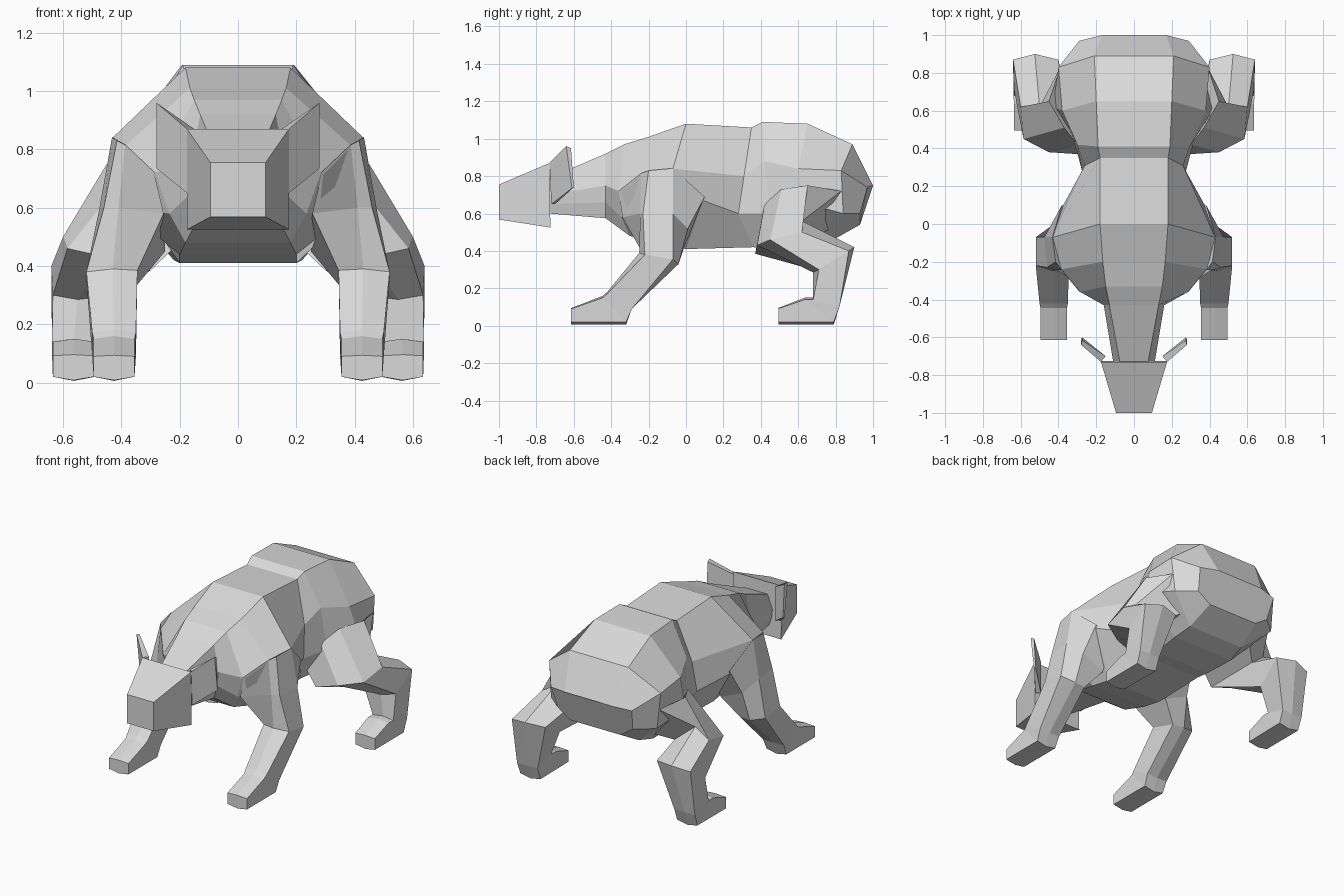
import bpy, bmesh

cube = bpy.data.objects.get("Cube")
if cube:
    bpy.data.objects.remove(cube, do_unlink=True)

grey = bpy.data.materials.new("plain grey")
grey.use_nodes = True
grey.diffuse_color = (0.7, 0.7, 0.7, 1)
grey.node_tree.nodes["Principled BSDF"].inputs["Base Color"].default_value = (0.7, 0.7, 0.7, 1)


def loft(name, rings, mirror=False):
    """Skin a list of equal-sized closed rings, with capped ends."""
    bm = bmesh.new()
    loops = [[bm.verts.new(p) for p in ring] for ring in rings]
    n = len(loops[0])
    for a, b in zip(loops, loops[1:]):
        for i in range(n):
            j = (i + 1) % n
            bm.faces.new((a[i], a[j], b[j], b[i]))
    bm.faces.new(loops[0][::-1])
    bm.faces.new(loops[-1])
    bmesh.ops.recalc_face_normals(bm, faces=bm.faces)
    mesh = bpy.data.meshes.new(name)
    bm.to_mesh(mesh)
    bm.free()
    mesh.materials.append(grey)
    obj = bpy.data.objects.new(name, mesh)
    bpy.context.collection.objects.link(obj)
    if mirror:
        obj.modifiers.new("Mirror", 'MIRROR').use_mirror_merge = False
    return obj


def both_sides(half):
    """Close a half section (top to bottom) with its mirror image."""
    return half + [(-x, y, z) for x, y, z in reversed(half)]


def limb_ring(x_in, x_out, front, back, front_bulge=0.0, back_bulge=0.0):
    """Six-sided section from front and back (y, z) edges; the middle is raised."""
    xm = (x_in + x_out) / 2
    (fy, fz), (by, bz) = front, back
    return [(x_in, fy, fz), (xm, fy, fz + front_bulge), (x_out, fy, fz),
            (x_out, by, bz), (xm, by, bz - back_bulge), (x_in, by, bz)]


# Body: sections run from neck to rump, each listed top, upper side, lower side, belly
body = [
    [(.075, -.73, .79), (.11, -.73, .70), (.105, -.73, .65), (.09, -.73, .60)],
    [(.13, -.43, .92), (.16, -.43, .75), (.15, -.43, .66), (.13, -.43, .575)],
    [(.15, -.33, .97), (.285, -.36, .72), (.235, -.345, .58), (.18, -.30, .48)],
    [(.165, -.20, 1.01), (.385, -.24, .815), (.40, -.18, .60), (.20, -.15, .44)],
    [(.18, 0, 1.08), (.43, -.07, .84), (.38, .09, .67), (.20, 0, .41)],
    [(.18, .35, 1.06), (.26, .31, .80), (.275, .28, .60), (.20, .36, .42)],
    [(.19, .41, 1.09), (.30, .42, .88), (.32, .45, .60), (.20, .45, .41)],
    [(.20, .65, 1.08), (.38, .60, .84), (.43, .62, .66), (.22, .65, .42)],
    [(.21, .89, .97), (.40, .83, .83), (.38, .84, .60), (.20, .77, .45)],
    [(.17, 1.0, .75), (.29, .97, .74), (.27, .93, .60), (.18, .93, .54)],
]
loft("body", [both_sides(h) for h in body])

# Head: tapered block
loft("head", [both_sides([(.095, -1.0, .755), (.095, -1.0, .568)]),
              both_sides([(.175, -.73, .87), (.175, -.725, .525)])])

# Ears: thin plates swept up and back from the head
loft("ears", [
    [(.175, -.73, .87), (.175, -.72, .65), (.15, -.70, .65), (.15, -.70, .87)],
    [(.28, -.64, .96), (.28, -.61, .735), (.275, -.60, .74), (.275, -.615, .95)],
], mirror=True)

# Front legs: paw tip, sole, ankle, elbow, upper arm, shoulder
loft("front_legs", [
    limb_ring(.355, .495, (-.615, .09), (-.615, .02), .004, .012),
    limb_ring(.355, .495, (-.445, .15), (-.32, .02), .01, .014),
    limb_ring(.35, .50, (-.42, .172), (-.29, .09), .01, 0),
    [(.345, -.23, .385), (.43, -.25, .39), (.52, -.22, .38),
     (.52, -.07, .355), (.43, -.04, .33), (.35, -.05, .33)],
    [(.255, -.34, .58), (.41, -.245, .60), (.46, -.23, .60),
     (.475, -.07, .60), (.41, .01, .52), (.25, 0, .45)],
    [(.288, -.36, .72), (.387, -.24, .815), (.415, -.2, .83),
     (.432, -.07, .842), (.382, .10, .69), (.25, .05, .55)],
], mirror=True)

# Hind legs: paw tip, sole, ankle, hock, knee, hip
loft("hind_legs", [
    limb_ring(.495, .635, (.495, .092), (.495, .02), .004, .012),
    limb_ring(.49, .635, (.635, .14), (.79, .02), .01, .014),
    limb_ring(.49, .638, (.68, .14), (.82, .10), .01, 0),
    [(.43, .68, .30), (.55, .68, .285), (.635, .71, .30),
     (.64, .87, .40), (.525, .90, .42), (.40, .87, .41)],
    [(.30, .37, .385), (.45, .38, .43), (.585, .45, .46),
     (.60, .62, .50), (.50, .62, .56), (.38, .66, .46)],
    [(.20, .40, .48), (.30, .42, .65), (.37, .51, .73),
     (.45, .65, .75), (.39, .83, .72), (.20, .83, .55)],
], mirror=True)
